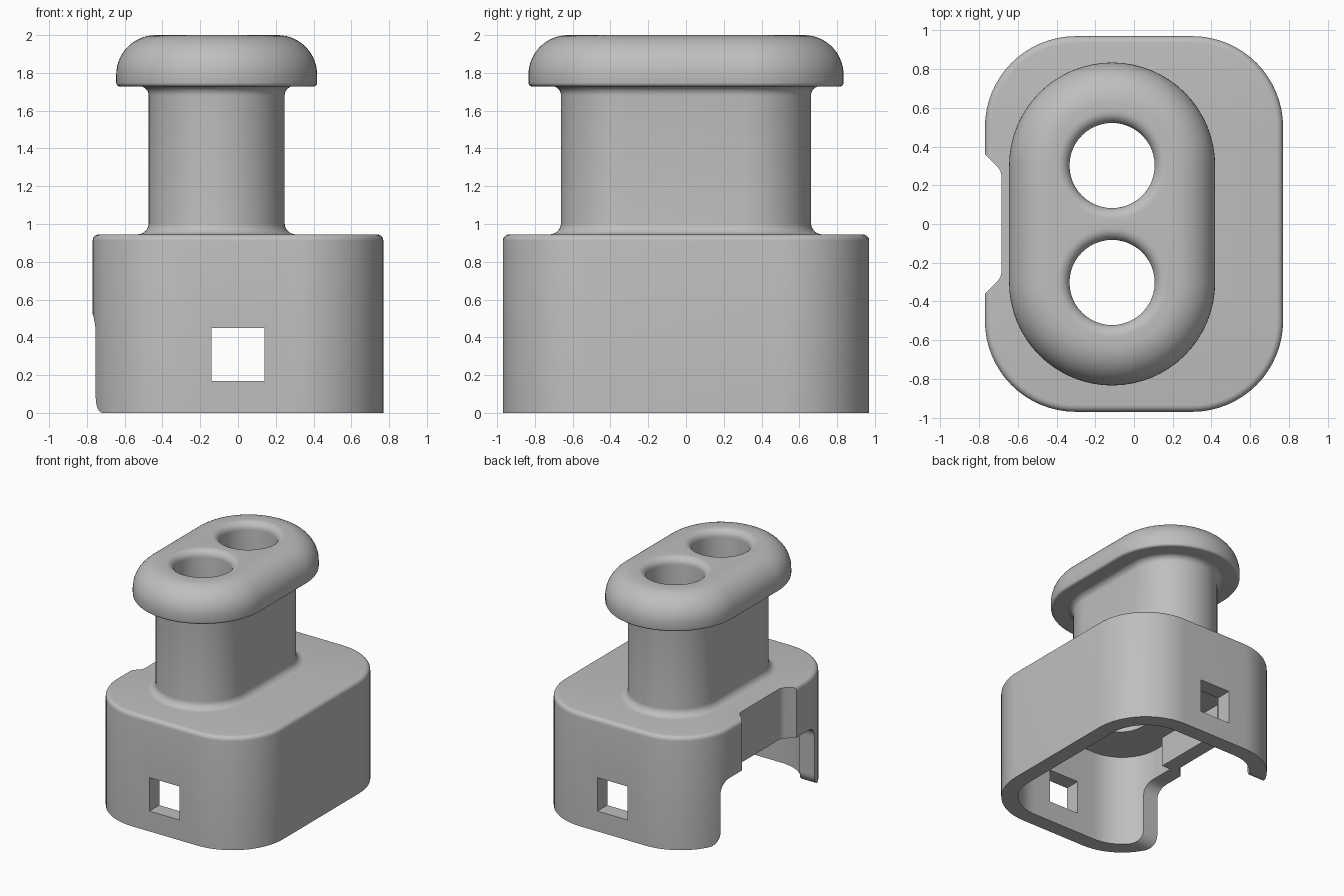
import bpy, bmesh
from math import sin, cos, pi, radians

old = bpy.data.objects.get("Cube")
if old:
    bpy.data.objects.remove(old)

grey = bpy.data.materials.new("light_grey")
grey.use_nodes = True
grey.diffuse_color = (0.52, 0.52, 0.52, 1)
grey.node_tree.nodes["Principled BSDF"].inputs["Base Color"].default_value = (0.52, 0.52, 0.52, 1)

STEM_X = -0.113   # grip centre line
HOLE_Y = 0.302    # hole and end-round centres
TOP = 0.945       # top of the base


def arc(cx, cy, r, a0, a1, n=8):
    """Points on an arc, angles in degrees."""
    steps = [radians(a0 + (a1 - a0) * i / n) for i in range(n + 1)]
    return [(cx + r * cos(a), cy + r * sin(a)) for a in steps]


def rounded(cx, hx, hy, r, z, n=16):
    """Rounded rectangle ring at height z."""
    ring = []
    for sx, sy, a in ((1, 1, 0), (-1, 1, 90), (-1, -1, 180), (1, -1, 270)):
        ring += arc(cx + sx * (hx - r), sy * (hy - r), r, a, a + 90, n)
    return [(x, y, z) for x, y in ring]


def stadium(r, z):
    return rounded(STEM_X, r, HOLE_Y + r, r, z)


def loft(name, rings):
    """Closed solid through rings of equal point count."""
    bm = bmesh.new()
    loops = [[bm.verts.new(p) for p in ring] for ring in rings]
    n = len(loops[0])
    for a, b in zip(loops, loops[1:]):
        for i in range(n):
            j = (i + 1) % n
            bm.faces.new((a[i], a[j], b[j], b[i]))
    bm.faces.new(loops[0][::-1])
    bm.faces.new(loops[-1])
    bmesh.ops.remove_doubles(bm, verts=bm.verts, dist=1e-5)
    bmesh.ops.recalc_face_normals(bm, faces=bm.faces)
    mesh = bpy.data.meshes.new(name)
    bm.to_mesh(mesh)
    bm.free()
    mesh.materials.append(grey)
    obj = bpy.data.objects.new(name, mesh)
    bpy.context.collection.objects.link(obj)
    return obj


def box(name, x0, x1, y0, y1, z0, z1):
    return loft(name, [[(x0, y0, z), (x1, y0, z), (x1, y1, z), (x0, y1, z)] for z in (z0, z1)])


def combine(body, tool, operation="DIFFERENCE"):
    mod = body.modifiers.new(tool.name, "BOOLEAN")
    mod.operation, mod.object, mod.solver = operation, tool, "EXACT"
    bpy.context.view_layer.objects.active = body
    bpy.ops.object.modifier_apply(modifier=mod.name)
    bpy.data.objects.remove(tool)


# Base block with a softened top edge
rings = [rounded(0, 0.77, 0.97, 0.47, 0)]
for d, z in arc(-0.035, TOP - 0.035, 0.035, 0, 90, 5):
    rings.append(rounded(0, 0.77 + d, 0.97 + d, 0.47 + d, z))

# Stem with fillets, then the rounded cap
profile = arc(0.42, TOP + 0.06, 0.06, 270, 180)
profile += arc(0.41, 1.68, 0.05, 180, 90)
profile += arc(0.512, 1.748, 0.02, 270, 360, 4)
profile += arc(0.322, 1.79, 0.21, 0, 90, 14)
rings += [stadium(r, z) for r, z in profile]
body = loft("body", rings)

# Hollow underside, thickened behind the side recess
combine(body, loft("cavity", [rounded(0, 0.64, 0.84, 0.34, z) for z in (-0.1, 0.77)]))
combine(body, box("recess_backing", -0.72, -0.56, -0.33, 0.33, 0.4, 0.85), "UNION")

# Side recess with slanted ends
half = [(-0.95, 0.54), (-0.705, 0.295), (-0.69, 0.275), (-0.685, 0.25)]
outline = half + [(x, -y) for x, y in reversed(half)]
combine(body, loft("side_recess", [[(x, y, z) for x, y in outline] for z in (0.3, 1.1)]))

# Side opening, rounded at the top and flared at the foot
half = [(0.72, -0.1)] + arc(0.72, 0.1, 0.1, 270, 180) + arc(0.52, 0.42, 0.1, 0, 90)
outline = half + [(-y, z) for y, z in reversed(half)]
combine(body, loft("side_opening", [[(x, y, z) for y, z in outline] for x in (-1, -0.4)]))

# Square windows through front and back
combine(body, box("windows", -0.14, 0.14, -1.2, 1.2, 0.17, 0.45))

# Two vertical holes with rounded lips
lip = [(0.22, 0.5)] + arc(0.28, 1.94, 0.06, 180, 90) + [(0.28, 2.1)]
for y in (-HOLE_Y, HOLE_Y):
    circles = [[(STEM_X + px, y + py, z) for px, py in arc(0, 0, r, 0, 352.5, 47)] for r, z in lip]
    combine(body, loft("hole", circles))

# Smooth curved surfaces, keep hard edges
bpy.ops.object.select_all(action="DESELECT")
body.select_set(True)
bpy.context.view_layer.objects.active = body
bpy.ops.object.shade_smooth_by_angle(angle=radians(30))
